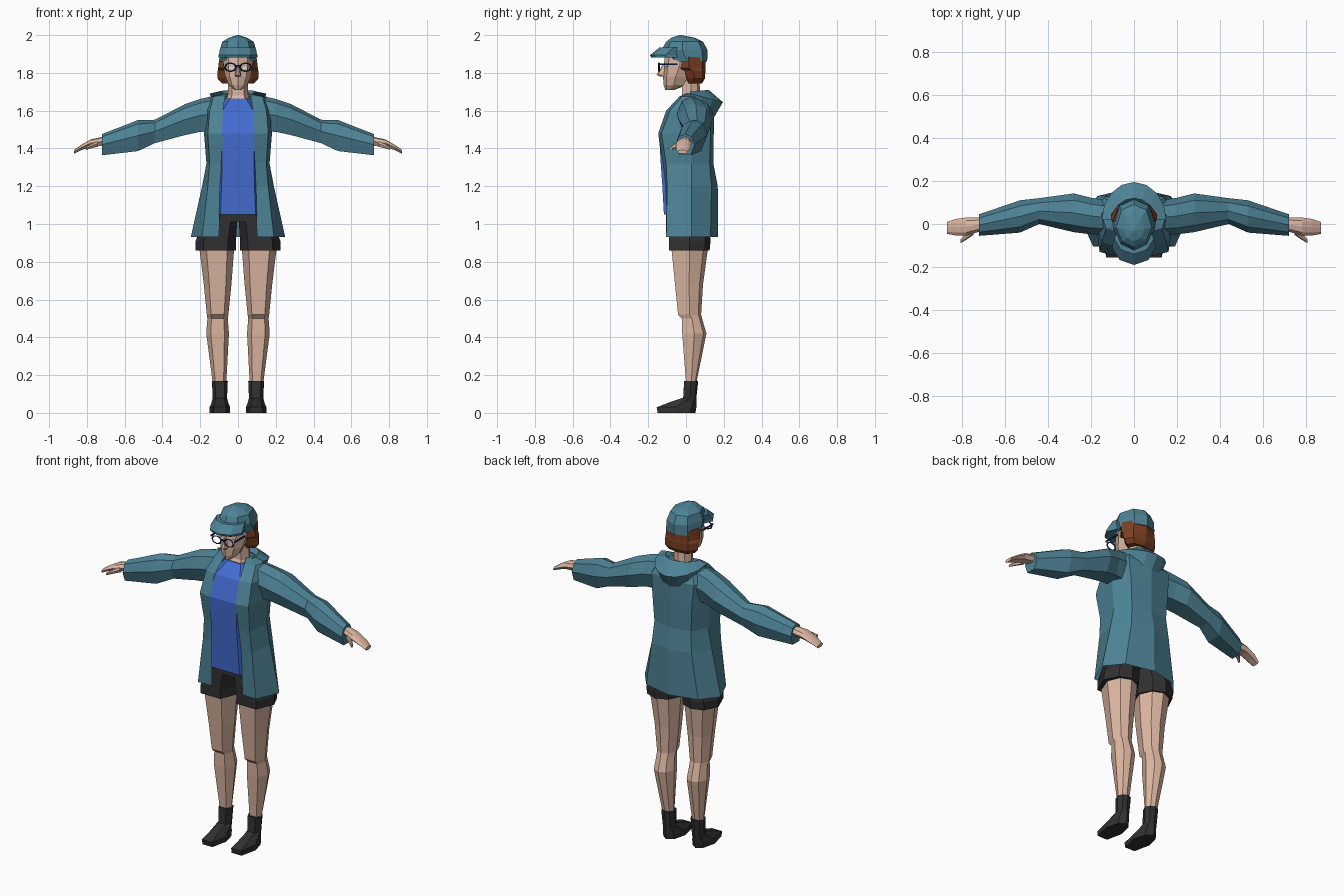
import bpy
import bmesh
import math

start_cube = bpy.data.objects.get("Cube")
if start_cube:
    bpy.data.objects.remove(start_cube, do_unlink=True)


def material(name, red, green, blue):
    mat = bpy.data.materials.new(name)
    mat.use_nodes = True
    colour = (red, green, blue, 1)
    mat.diffuse_color = colour
    mat.node_tree.nodes["Principled BSDF"].inputs["Base Color"].default_value = colour
    return mat


teal = material("teal cloth", .075, .225, .30)
blue = material("blue cloth", .057, .15, .64)
black = material("black cloth", .03, .03, .03)
skin = material("skin", .72, .47, .36)
hair_brown = material("auburn hair", .20, .05, .017)
navy = material("navy frame", .01, .02, .13)
white = material("eye white", .75, .75, .75)

# Half cross-sections, from front to back; both are mirrored across their middle
LIMB = [(.6, -1), (1, 0), (.65, .75), (0, 1)]
SKULL = [(0, -1), (.65, -.75), (1, -.1), (.7, .75), (0, 1)]


def mirrored(half):
    """Complete a half section with its mirror image."""
    return half + [(-p[0], *p[1:]) for p in reversed(half) if p[0] > 0]


def loft(name, rings, mat, closed=True):
    """Skin a list of equally long rings; closed rings also get end caps."""
    bm = bmesh.new()
    rows = [[bm.verts.new(point) for point in ring] for ring in rings]
    count = len(rows[0])
    for lower, upper in zip(rows, rows[1:]):
        for i in range(count if closed else count - 1):
            j = (i + 1) % count
            bm.faces.new((lower[i], lower[j], upper[j], upper[i]))
    if closed:
        bm.faces.new(rows[0])
        bm.faces.new(rows[-1])
    bmesh.ops.recalc_face_normals(bm, faces=bm.faces)
    mesh = bpy.data.meshes.new(name)
    bm.to_mesh(mesh)
    bm.free()
    mesh.materials.append(mat)
    obj = bpy.data.objects.new(name, mesh)
    bpy.context.collection.objects.link(obj)
    return obj


def upright(name, sections, mat, half=SKULL, x=0):
    """Loft upward; each section is height, half width, front y, back y, x shift."""
    rings = []
    for z, width, front, back, *shift in sections:
        middle, depth = (front + back) / 2, (back - front) / 2
        centre = x + (shift[0] if shift else 0)
        rings.append([(centre + u * width, middle + v * depth, z)
                      for u, v in mirrored(half)])
    return loft(name, rings, mat)


def sideways(name, sections, mat):
    """Loft along +x; each section is x, middle y, middle z, half depth, half height."""
    rings = [[(x, y + u * depth, z + v * height) for u, v in mirrored(LIMB)]
             for x, y, z, depth, height in sections]
    return loft(name, rings, mat)


def box(name, centre, size, mat):
    rings = []
    for side in (-1, 1):
        rings.append([(centre[0] + a * size[0] / 2, centre[1] + b * size[1] / 2,
                       centre[2] + side * size[2] / 2)
                      for a, b in ((-1, -1), (1, -1), (1, 1), (-1, 1))])
    return loft(name, rings, mat)


def pair(obj):
    """Keep the part on the left and add its mirror image on the right."""
    name = obj.name
    obj.name = "left_" + name
    mesh = obj.data.copy()
    for vert in mesh.vertices:
        vert.co.x = -vert.co.x
    mesh.flip_normals()
    twin = bpy.data.objects.new("right_" + name, mesh)
    bpy.context.collection.objects.link(twin)


# Legs, boots and shorts
pair(upright("leg", [
    (.16, .036, 0, .055, -.01), (.42, .06, -.02, .108), (.5, .054, -.022, .085),
    (.52, .057, -.042, .08), (.68, .073, -.058, .09), (.9, .095, -.08, .12, .005),
], skin, LIMB, x=.108))
pair(upright("boot", [
    (0, .054, -.15, .05), (.03, .054, -.155, .055), (.055, .044, -.09, .055),
    (.08, .038, -.015, .055), (.17, .042, -.01, .065),
], black, LIMB, x=.096))
pair(upright("shorts_leg", [
    (.86, .108, -.09, .125), (.91, .107, -.09, .13), (1.03, .085, -.09, .12, -.03),
], black, LIMB, x=.118))
upright("shorts_waist", [
    (1.01, .165, -.09, .125), (1.1, .15, -.09, .12),
], black, LIMB)

# Shirt
upright("shirt", [
    (1.05, .155, -.117, .12), (1.2, .145, -.125, .12), (1.34, .14, -.135, .12),
    (1.48, .15, -.142, .12), (1.6, .135, -.1, .11), (1.665, .07, -.035, .08),
], blue, LIMB)

# Open jacket: half outlines from the front edge to the middle of the back
jacket_rows = [
    (.93, [(.1, -.1), (.19, -.105), (.25, .03), (.17, .13), (0, .17)]),
    (1.2, [(.095, -.107), (.16, -.1), (.19, .03), (.13, .135), (0, .168)]),
    (1.32, [(.063, -.128), (.15, -.105), (.167, .03), (.12, .125), (0, .145)]),
    (1.48, [(.085, -.147), (.16, -.13), (.18, .03), (.13, .13), (0, .147)]),
    (1.6, [(.08, -.105), (.15, -.085), (.185, .03), (.14, .125), (0, .15)]),
    (1.675, [(.068, -.035), (.13, -.02), (.15, .04), (.1, .09), (0, .115)]),
    (1.69, [(.05, 0), (.06, .02), (.06, .04), (.05, .065), (0, .08)]),
]
loft("jacket", [
    [(x, y, z) for x, y in half] + [(-x, y, z) for x, y in reversed(half[:-1])]
    for z, half in jacket_rows], teal, closed=False)

# Folded hood: rows run from the neck over the rim and down the back
hood_rows = []
for width, back, side_z, back_z in [(.06, .07, 1.68, 1.65), (.1, .12, 1.7, 1.71),
                                    (.15, .195, 1.69, 1.645), (.135, .14, 1.66, 1.55)]:
    row = []
    for step in range(9):
        angle = math.pi * step / 8
        arc = math.sin(angle)
        row.append((width * math.cos(angle), .02 + (back - .02) * arc,
                    side_z + (back_z - side_z) * arc))
    hood_rows.append(row)
loft("hood", hood_rows, teal, closed=False)

# Sleeves and hands
pair(sideways("sleeve", [
    (.12, .03, 1.585, .08, .095), (.2, .037, 1.575, .085, .087),
    (.28, .052, 1.553, .09, .082), (.44, .06, 1.49, .06, .062),
    (.53, .035, 1.468, .075, .082), (.72, -.005, 1.42, .05, .056),
], teal))
pair(sideways("hand", [
    (.7, 0, 1.44, .03, .025), (.78, -.012, 1.428, .042, .02),
    (.83, -.015, 1.405, .038, .014), (.868, -.018, 1.382, .028, .01),
], skin))
pair(sideways("thumb", [
    (.745, -.03, 1.425, .02, .016), (.78, -.058, 1.412, .016, .012),
    (.806, -.08, 1.4, .009, .008),
], skin))

# Neck, head and nose
upright("neck", [
    (1.62, .075, -.05, .08), (1.68, .055, -.02, .075), (1.8, .05, -.02, .07),
], skin, LIMB)
upright("head", [
    (1.71, .018, -.11, -.06), (1.735, .048, -.118, 0), (1.78, .067, -.122, .03),
    (1.84, .078, -.118, .07), (1.9, .08, -.11, .08),
], skin)
upright("nose", [
    (1.78, .014, -.135, -.1), (1.79, .016, -.155, -.1), (1.845, .006, -.122, -.1),
], skin)

# Hair
upright("hair", [
    (1.745, .085, .005, .085), (1.77, .108, -.005, .1), (1.81, .108, -.02, .103),
    (1.825, .105, -.055, .104), (1.885, .098, -.055, .105),
], hair_brown)

# Cap with its brim
upright("cap", [
    (1.86, .1, -.08, .112), (1.92, .097, -.13, .115), (1.965, .083, -.105, .09),
    (1.985, .05, -.08, .05), (2, .005, -.035, -.025),
], teal)
upright("cap_brim", [
    (1.882, .102, -.185, -.01), (1.894, .102, -.19, -.01), (1.935, .092, -.14, .02),
], teal)

# Eyes and glasses
pair(box("eye", (.036, -.102, 1.828), (.028, .008, .014), white))
for side, label in ((1, "left"), (-1, "right")):
    bpy.ops.mesh.primitive_torus_add(
        location=(side * .04, -.143, 1.83), rotation=(math.pi / 2, 0, 0),
        major_segments=8, minor_segments=4, major_radius=.03, minor_radius=.005)
    rim = bpy.context.object
    rim.name = label + "_glasses_rim"
    rim.scale.y = .75
    rim.data.materials.append(navy)
pair(box("glasses_temple", (.077, -.095, 1.845), (.006, .1, .008), navy))
box("glasses_bridge", (0, -.145, 1.838), (.024, .008, .007), navy)
